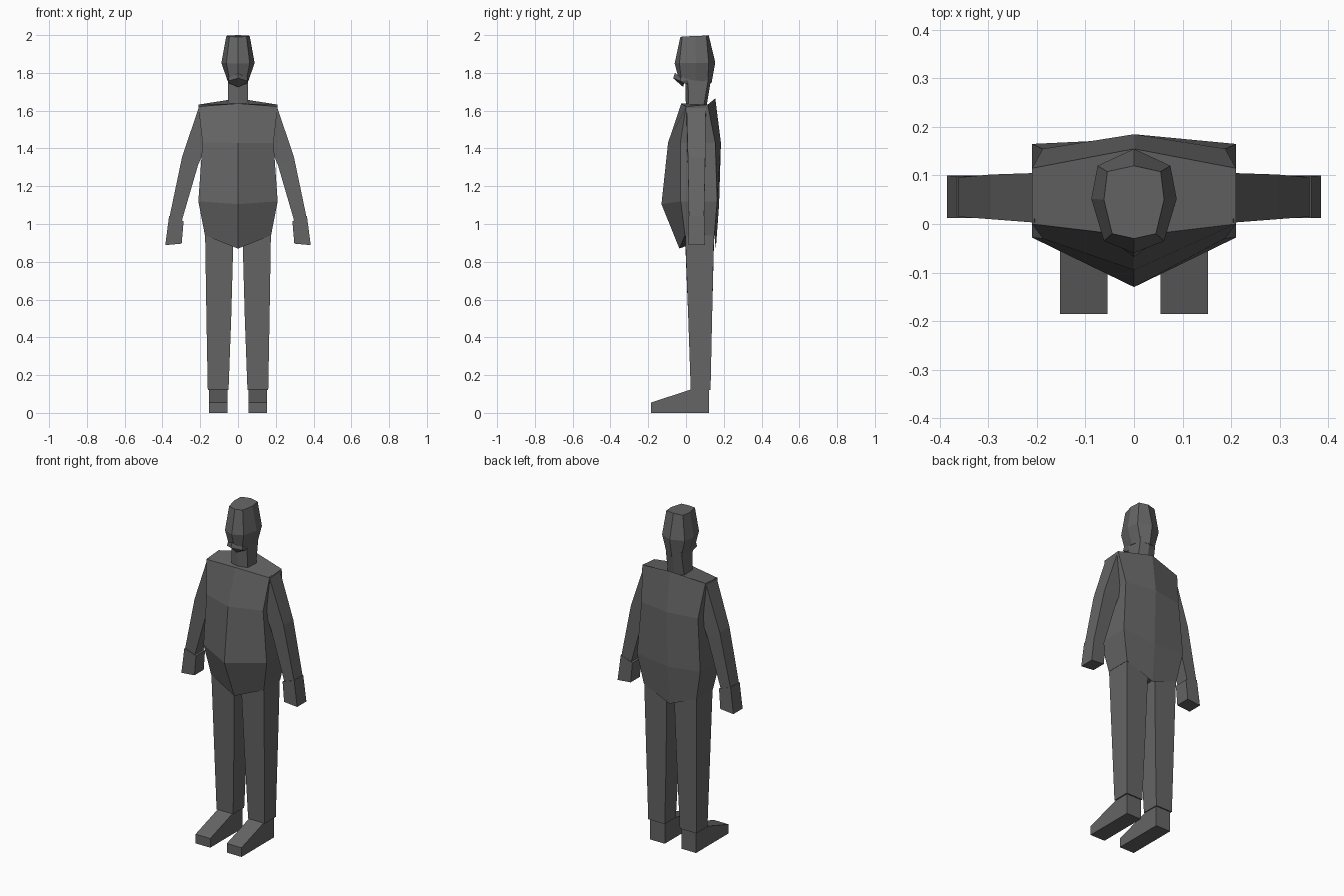
import bpy, bmesh

grey = bpy.data.materials.new("dark grey")
grey.diffuse_color = (0.13, 0.13, 0.13, 1)


def loft(name, rings, side=1):
    """Skin a closed solid through rings of points; side=-1 mirrors it in x."""
    bm = bmesh.new()
    vs = [[bm.verts.new((x * side, y, z)) for x, y, z in ring] for ring in rings]
    n = len(vs[0])
    for a, b in zip(vs, vs[1:]):
        for i in range(n):
            j = (i + 1) % n
            bm.faces.new((a[i], a[j], b[j], b[i]))
    bm.faces.new(vs[0])
    bm.faces.new(vs[-1])
    bmesh.ops.recalc_face_normals(bm, faces=bm.faces)
    mesh = bpy.data.meshes.new(name)
    bm.to_mesh(mesh)
    bm.free()
    mesh.materials.append(grey)
    ob = bpy.data.objects.new(name, mesh)
    bpy.context.collection.objects.link(ob)
    return ob


def hexa(w, front, back, cfront, cback, zfs, zbs, zfc, zbc):
    """Six-sided ring with a raised ridge at centre front and centre back."""
    return [(w, front, zfs), (w, back, zbs), (0, cback, zbc),
            (-w, back, zbs), (-w, front, zfs), (0, cfront, zfc)]


def octa(y_front, front, mid, back, y_back, z_front, z_back):
    """Eight-sided ring; front, mid, back are (x, y) of the side corners."""
    zm = (z_front + z_back) / 2
    right = [(*front, (z_front + zm) / 2), (*mid, zm), (*back, (z_back + zm) / 2)]
    left = [(-x, y, z) for x, y, z in reversed(right)]
    return [(0, y_front, z_front)] + right + [(0, y_back, z_back)] + left


def quad(xi, zi, xo, zo, y0, y1):
    """Four-sided limb ring from an inner and an outer point."""
    return [(xi, y0, zi), (xo, y0, zo), (xo, y1, zo), (xi, y1, zi)]


# Torso from hips to shoulders
loft("torso", [
    hexa(0.175, -0.005, 0.15, -0.035, 0.158, 0.94, 0.94, 0.87, 0.87),
    hexa(0.21, -0.028, 0.165, -0.13, 0.175, 1.12, 1.12, 1.105, 1.10),
    hexa(0.188, -0.03, 0.155, -0.095, 0.185, 1.43, 1.43, 1.43, 1.43),
    hexa(0.21, 0.0, 0.115, -0.025, 0.155, 1.622, 1.632, 1.638, 1.665),
])

# Neck
loft("neck", [
    hexa(0.055, 0.015, 0.09, 0.0, 0.105, 1.60, 1.60, 1.60, 1.60),
    hexa(0.052, 0.01, 0.12, -0.005, 0.135, 1.78, 1.78, 1.78, 1.78),
])

# Head
loft("head", [
    octa(-0.04, (0.045, -0.025), (0.056, 0.05), (0.05, 0.115), 0.135, 1.775, 1.745),
    octa(-0.06, (0.062, -0.035), (0.088, 0.052), (0.075, 0.12), 0.155, 1.85, 1.855),
    octa(-0.03, (0.045, -0.02), (0.062, 0.05), (0.055, 0.108), 0.12, 1.99, 2.0),
])

# Jutting chin
loft("chin", [
    [(0.045, 0.02, 1.74), (0, 0.02, 1.74), (-0.045, 0.02, 1.74),
     (-0.045, -0.01, 1.745), (0, -0.015, 1.725), (0.045, -0.01, 1.745)],
    [(0.052, 0.02, 1.76), (0, 0.02, 1.76), (-0.052, 0.02, 1.76),
     (-0.052, -0.03, 1.757), (0, -0.068, 1.772), (0.052, -0.03, 1.757)],
    [(0.05, 0.02, 1.775), (0, 0.02, 1.80), (-0.05, 0.02, 1.775),
     (-0.05, -0.028, 1.775), (0, -0.058, 1.80), (0.05, -0.028, 1.775)],
])

for label, s in (("right", 1), ("left", -1)):
    # Upper arm and forearm
    loft(label + "_arm", [
        quad(0.155, 1.45, 0.205, 1.625, 0.003, 0.105),
        quad(0.212, 1.31, 0.296, 1.355, 0.01, 0.102),
        quad(0.298, 1.015, 0.362, 1.04, 0.015, 0.096),
    ], s)
    # Hand
    loft(label + "_hand", [
        quad(0.288, 1.015, 0.365, 1.042, 0.012, 0.098),
        quad(0.298, 0.896, 0.385, 0.888, 0.012, 0.10),
    ], s)
    # Trouser leg
    loft(label + "_leg", [
        quad(0.025, 0.90, 0.174, 0.94, -0.004, 0.148),
        quad(0.036, 0.50, 0.167, 0.50, 0.012, 0.138),
        quad(0.05, 0.122, 0.16, 0.122, 0.025, 0.13),
    ], s)
    # Foot, swept across its width
    side_profile = [(-0.185, 0), (0.123, 0), (0.123, 0.125), (0.03, 0.125), (-0.185, 0.055)]
    loft(label + "_foot", [[(x, y, z) for y, z in side_profile] for x in (0.055, 0.153)], s)
